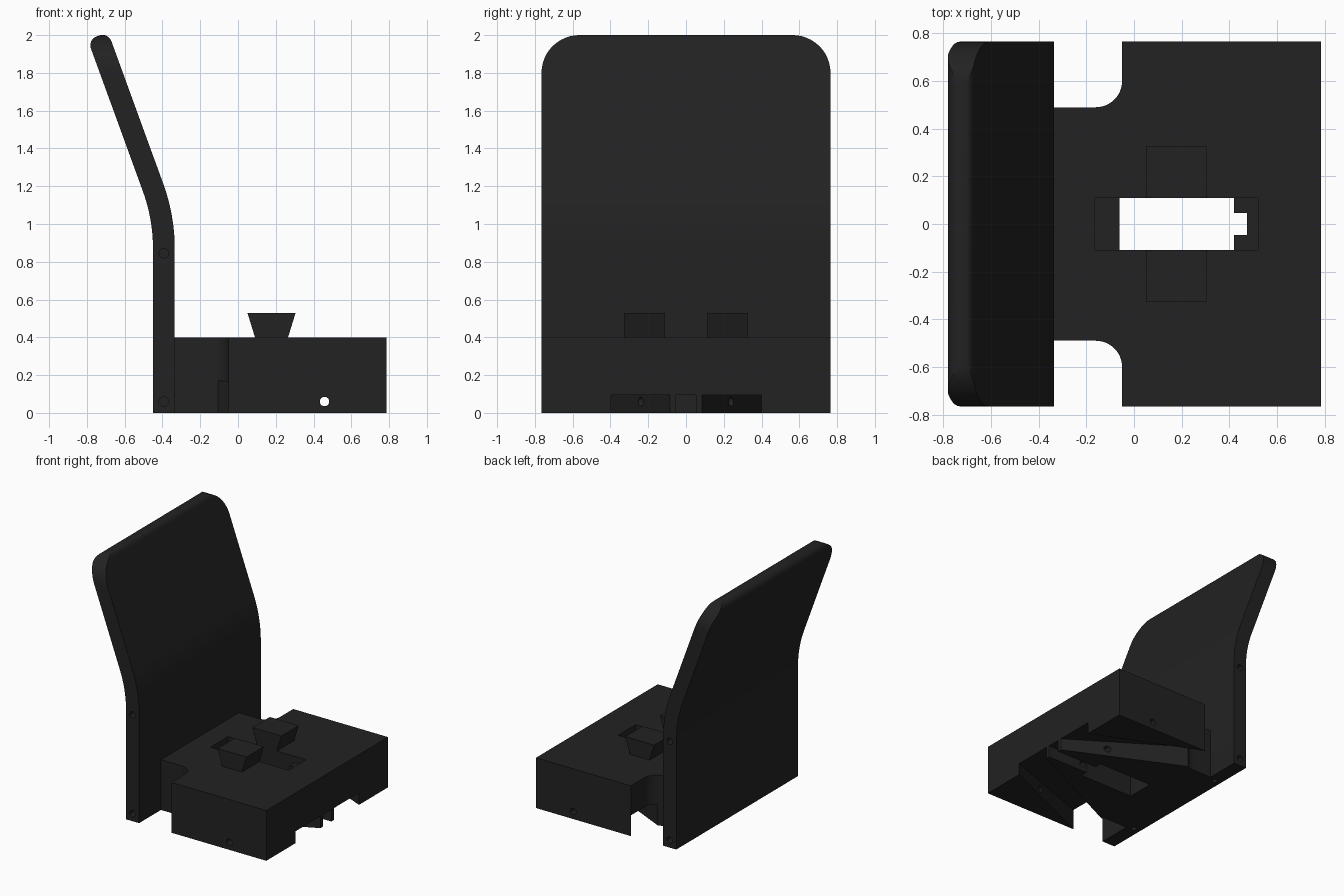
import bpy, bmesh, math

if "Cube" in bpy.data.objects:
    bpy.data.objects.remove(bpy.data.objects["Cube"])

MAT = bpy.data.materials.new("charcoal")
MAT.diffuse_color = (0.016, 0.016, 0.016, 1)
MAT.use_nodes = True
MAT.node_tree.nodes["Principled BSDF"].inputs["Base Color"].default_value = MAT.diffuse_color


def link(name, bm):
    bmesh.ops.recalc_face_normals(bm, faces=bm.faces)
    me = bpy.data.meshes.new(name)
    bm.to_mesh(me)
    bm.free()
    me.materials.append(MAT)
    ob = bpy.data.objects.new(name, me)
    bpy.context.collection.objects.link(ob)
    return ob


def prism(name, pts, axis, a, b):
    """Extrude a 2D outline from a to b along the given axis."""
    place = {"x": lambda p, h: (h, p[0], p[1]),
             "y": lambda p, h: (p[0], h, p[1]),
             "z": lambda p, h: (p[0], p[1], h)}[axis]
    bm = bmesh.new()
    lo = [bm.verts.new(place(p, a)) for p in pts]
    hi = [bm.verts.new(place(p, b)) for p in pts]
    bm.faces.new(lo)
    bm.faces.new(hi)
    for i in range(len(pts)):
        j = (i + 1) % len(pts)
        bm.faces.new((lo[i], lo[j], hi[j], hi[i]))
    return link(name, bm)


def box(name, x0, x1, y0, y1, z0, z1):
    return prism(name, [(x0, y0), (x1, y0), (x1, y1), (x0, y1)], "z", z0, z1)


def arc(cx, cy, r, a0, a1, n=12):
    return [(cx + r * math.cos(math.radians(a0 + (a1 - a0) * i / n)),
             cy + r * math.sin(math.radians(a0 + (a1 - a0) * i / n)))
            for i in range(n + 1)]


def boolean(ob, cutter, op="DIFFERENCE"):
    cutter.hide_render = True
    m = ob.modifiers.new("cut", "BOOLEAN")
    m.operation, m.solver, m.object = op, "EXACT", cutter
    dg = bpy.context.evaluated_depsgraph_get()
    me = bpy.data.meshes.new_from_object(ob.evaluated_get(dg))
    ob.modifiers.clear()
    ob.data = me
    bpy.data.objects.remove(cutter)


def smooth(ob):
    bpy.ops.object.select_all(action="DESELECT")
    ob.select_set(True)
    bpy.context.view_layer.objects.active = ob
    bpy.ops.object.shade_smooth_by_angle(angle=math.radians(30))


# Bent backrest: upright, then leaning back 20 degrees, with a rounded top edge
CX, CZ, LEAN, R = -1.335, 0.87, 20, 0.05
s, c = math.sin(math.radians(LEAN)), math.cos(math.radians(LEAN))


def lean_point(radius, t):
    return (CX + radius * c - t * s, CZ + radius * s + t * c)


front_c, back_c = lean_point(1.0 - R, 0.805), lean_point(0.885 + R, 0.805)
profile = [(-0.335, 0)] + arc(CX, CZ, 1.0, 0, LEAN, 10)
profile += arc(*front_c, R, LEAN, LEAN + 90, 6)
profile += arc(*back_c, R, LEAN + 90, LEAN + 180, 6)
profile += arc(CX, CZ, 0.885, LEAN, 0, 10) + [(-0.45, 0)]
backrest = prism("backrest", profile, "y", -0.765, 0.765)

# Rounded upper corners of the backrest
outline = [(-0.8, -0.1), (0.8, -0.1), (0.8, 1.0), (0.765, 1.0)]
outline += arc(0.565, 1.8, 0.2, 0, 90) + arc(-0.565, 1.8, 0.2, 90, 180)
outline += [(-0.765, 1.0), (-0.8, 1.0)]
boolean(backrest, prism("corner_cutter", outline, "x", -1.2, 0.2), "INTERSECT")

# Blind pin holes in the backrest sides and underside
for side in (-1, 1):
    for z in (0.06, 0.845):
        hole = arc(-0.393, z, 0.025, 0, 345, 23)
        boolean(backrest, prism("pin_cutter", hole, "y", side * 0.7, side * 0.85))
    hole = arc(-0.393, side * 0.47, 0.02, 0, 337.5, 15)
    boolean(backrest, prism("pin_cutter", hole, "z", -0.1, 0.05))
smooth(backrest)

# Base block with a narrow neck and filleted side notches
half = [(0.785, 0.765), (-0.05, 0.765)] + arc(-0.16, 0.6, 0.11, 0, -90)
half += [(-0.335, 0.49)]
base = prism("base_block", half + [(x, -y) for x, y in reversed(half)], "z", 0, 0.4)

# Shallow top recess, through slot and channel under the front edge
boolean(base, box("recess_cutter", -0.165, 0.52, -0.11, 0.11, 0.35, 0.5))
boolean(base, box("slot_cutter", -0.06, 0.42, -0.11, 0.11, -0.1, 0.6))
boolean(base, box("slot_end_cutter", 0.40, 0.475, -0.047, 0.047, -0.1, 0.6))
boolean(base, box("channel_cutter", 0.41, 0.9, -0.053, 0.053, -0.1, 0.095))


# Diagonal grooves underneath, getting deeper toward the notches
def groove(side):
    bm = bmesh.new()
    rows = []
    for x in (0.9, -0.3):
        inner = 0.085 + (0.785 - x) * 0.42 / 0.89
        outer = 0.40 + (0.785 - x) * 0.364 / 0.835
        top = 0.095 + (0.785 - x) * 0.084
        rows.append([bm.verts.new((x, side * y, z)) for y, z in
                     ((inner, -0.1), (outer, -0.1), (outer, top), (inner, top))])
    bm.faces.new(rows[0])
    bm.faces.new(rows[1])
    for i in range(4):
        j = (i + 1) % 4
        bm.faces.new((rows[0][i], rows[0][j], rows[1][j], rows[1][i]))
    return link("groove_cutter", bm)


for side in (-1, 1):
    boolean(base, groove(side))

# Pin hole running across the whole base
boolean(base, prism("pin_cutter", arc(0.458, 0.06, 0.025, 0, 345, 23), "y", -1, 1))
smooth(base)

# Dovetail keys on either side of the slot
for side, name in ((-1, "near_key"), (1, "far_key")):
    prism(name, [(0.09, 0.4), (0.265, 0.4), (0.305, 0.53), (0.05, 0.53)],
          "y", side * 0.11, side * 0.328)
